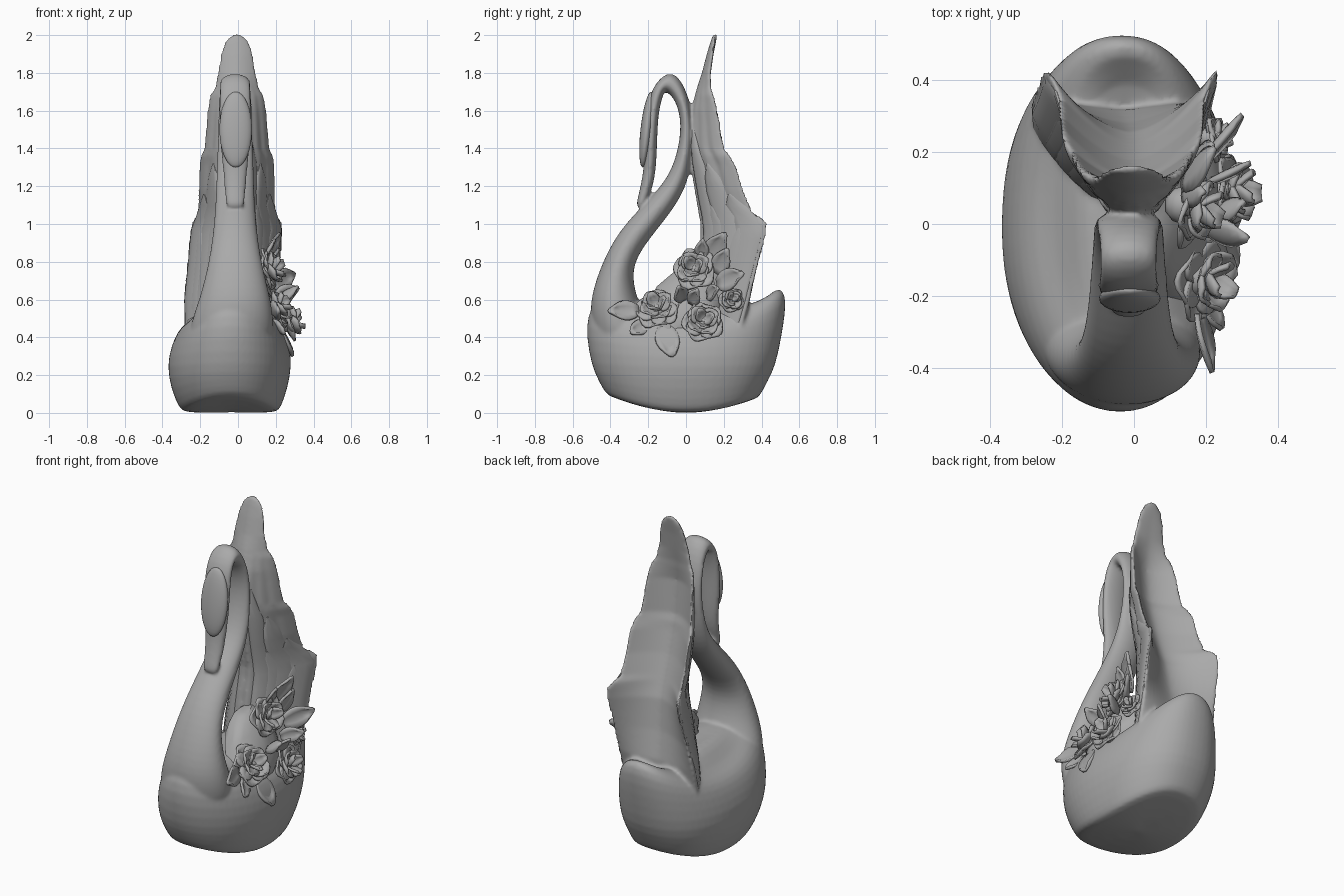
import bpy, bmesh, math, random
from mathutils import Vector

random.seed(4)
if "Cube" in bpy.data.objects:
    bpy.data.objects.remove(bpy.data.objects["Cube"])

stone = bpy.data.materials.new("grey stone")
stone.use_nodes = True
stone.diffuse_color = (0.4, 0.4, 0.4, 1)
stone.node_tree.nodes["Principled BSDF"].inputs["Base Color"].default_value = (0.4, 0.4, 0.4, 1)


def finish(name, bm, subdiv=0, angle=50):
    bmesh.ops.recalc_face_normals(bm, faces=bm.faces)
    mesh = bpy.data.meshes.new(name)
    bm.to_mesh(mesh)
    bm.free()
    mesh.materials.append(stone)
    ob = bpy.data.objects.new(name, mesh)
    bpy.context.collection.objects.link(ob)
    bpy.ops.object.select_all(action='DESELECT')
    ob.select_set(True)
    bpy.context.view_layer.objects.active = ob
    if subdiv:
        ob.modifiers.new("subdivision", 'SUBSURF').levels = subdiv
        bpy.ops.object.modifier_apply(modifier="subdivision")
    bpy.ops.object.shade_smooth_by_angle(angle=math.radians(angle))
    return ob


def loft(name, rings, subdiv=0, angle=50):
    bm = bmesh.new()
    rows = [[bm.verts.new(p) for p in ring] for ring in rings]
    n = len(rows[0])
    for a, b in zip(rows, rows[1:]):
        for i in range(n):
            j = (i + 1) % n
            bm.faces.new((a[i], a[j], b[j], b[i]))
    bm.faces.new(rows[0])
    bm.faces.new(rows[-1])
    return finish(name, bm, subdiv, angle)


def interp(table, z):
    # linear lookup in rows that start with a rising height
    for a, b in zip(table, table[1:]):
        if z <= b[0]:
            t = max(0, (z - a[0]) / (b[0] - a[0]))
            return [p + (q - p) * t for p, q in zip(a[1:], b[1:])]
    return table[-1][1:]


def power(value, exponent):
    return math.copysign(abs(value) ** exponent, value)


# Body: stacked ovals, bowed underside, low flanks, raised tail with a hollow before it
body_rows = [  # z, front, back, low x, high x, flank drop, tail lift
    (0.0, -.10, .10, -.1, .03, 0, 0), (0.0, -.395, .37, -.285, .205, 0, 0),
    (.02, -.43, .395, -.31, .225, 0, 0), (.12, -.468, .435, -.355, .262, 0, 0),
    (.25, -.502, .477, -.378, .287, 0, 0), (.4, -.53, .507, -.355, .275, .05, 0),
    (.52, -.525, .53, -.322, .25, .09, .02), (.6, -.48, .53, -.28, .215, .13, .05),
    (.62, -.42, .475, -.22, .17, .12, .05), (.59, -.34, .4, -.16, .12, .02, -.02),
    (.6, -.24, .28, -.1, .06, 0, -.06)]
rings = []
for z, y0, y1, x0, x1, drop, lift in body_rows:
    ring = []
    for i in range(32):
        a = math.tau * i / 32
        square = .94 if a > math.pi else .87
        c, s = power(math.cos(a), square), power(math.sin(a), square)
        x = (x0 + x1) / 2 + (x1 - x0) / 2 * c
        y = (y0 + y1) / 2 + (y1 - y0) / 2 * s
        bow = .08 * (y / .4) ** 2 * max(0, 1 - z / .25)
        ring.append((x, y, z + bow - drop * c * c + lift * max(0, s) ** 2))
    rings.append(ring)
body = loft("swan_body", rings, 1, 60)

# Neck, arch, head and beak: one oval section swept along a hooked path
path = [  # y, z, half thickness, half width
    (-.27, .2, .08, .13), (-.33, .38, .15, .23), (-.365, .5, .146, .22), (-.385, .61, .126, .19),
    (-.367, .78, .08, .146), (-.287, .93, .078, .121), (-.15, 1.08, .069, .108), (-.05, 1.21, .058, .102),
    (-.005, 1.36, .042, .098), (.008, 1.53, .03, .094), (-.017, 1.67, .038, .088), (-.09, 1.774, .07, .078),
    (-.152, 1.71, .038, .084), (-.175, 1.6, .029, .089), (-.185, 1.45, .033, .085), (-.19, 1.3, .033, .067),
    (-.207, 1.2, .033, .058), (-.235, 1.12, .025, .053), (-.25, 1.085, .015, .044)]
rings = []
for k, (y, z, t, w) in enumerate(path):
    a, b = path[max(k - 1, 0)], path[min(k + 1, len(path) - 1)]
    d = Vector((0, b[0] - a[0], b[1] - a[1])).normalized()
    side = Vector((0, d.z, -d.y))
    centre = Vector((-.015 - .12 * max(0, .6 - z), y, z))
    rings.append([centre + side * t * math.sin(s) + Vector((w * math.cos(s), 0, 0))
                  for s in [math.tau * i / 16 for i in range(16)]])
neck = loft("neck_and_beak", rings, 2, 60)

# Wings: a curved shell, open to the back, with stepped feather tips at the rim
wing_rows = [  # z, half width, centre y, rim y, centre thickness
    (.32, .24, .06, .24, .24), (.45, .25, .06, .29, .24), (.6, .255, .065, .335, .23), (.76, .25, .07, .375, .19),
    (.94, .248, .085, .425, .15), (1.0, .243, .085, .432, .13), (1.03, .228, .08, .41, .125),
    (1.06, .207, .075, .355, .12), (1.18, .205, .055, .3, .1), (1.31, .2, .035, .26, .085),
    (1.36, .194, .03, .228, .08), (1.4, .174, .025, .195, .07), (1.6, .157, .03, .16, .05),
    (1.68, .144, .05, .14, .045), (1.72, .118, .06, .125, .04), (1.8, .102, .085, .12, .032),
    (1.9, .087, .11, .135, .026), (1.96, .067, .128, .145, .022), (1.99, .042, .138, .15, .018),
    (2.004, .018, .146, .152, .014)]


def wing_point(u, z, off=0.0):
    w, front, rim, thick = interp(wing_rows, z)
    y = front + (rim - front) * abs(u) ** 1.8
    return Vector((w * u - .006 - .03 * min(1, max(0, 1 - z) * 2.5), y - off, z))


us = [i / 16 - 1 for i in range(33)]
rings = []
for z, w, front_y, rim_y, thick in wing_rows:
    ridge = .016 * min(1, max(0, 1.85 - z) / .5)
    taper = .008 + .02 * min(1, (2.004 - z) * 2)
    front = [wing_point(u, z, ridge * abs(math.sin(u * math.pi * 4))) for u in us]
    back = [wing_point(u * .96, z, -taper * .8 - thick * (1 - u * u)) for u in reversed(us)]
    rings.append(front + back)
wings = loft("wings", rings, 0, 40)

# Fuse body, neck and wings into one carved surface with soft joints
bpy.ops.object.select_all(action='DESELECT')
for ob in (wings, neck, body):
    ob.select_set(True)
bpy.context.view_layer.objects.active = body
bpy.ops.object.join()
remesh = body.modifiers.new("fuse", 'REMESH')
remesh.mode = 'VOXEL'
remesh.voxel_size = .01
bpy.ops.object.modifier_apply(modifier="fuse")
soft = body.modifiers.new("soften", 'SMOOTH')
soft.factor = .5
soft.iterations = 6
bpy.ops.object.modifier_apply(modifier="soften")
bpy.ops.object.shade_smooth_by_angle(angle=math.radians(60))

# Forehead knob
bm = bmesh.new()
bmesh.ops.create_uvsphere(bm, u_segments=24, v_segments=16, radius=1)
for v in bm.verts:
    x, y, z = v.co
    v.co = Vector((x * .086 - .012, y * .034 - .207 + z * .022, z * .2 + 1.5))
finish("forehead_knob", bm)

# Overlapping feathers on the front and sides of the wings
feathers = [(.36, .17, 1.5), (.62, .17, 1.32), (.84, .15, 1.16), (.5, .15, 1.1), (.76, .14, .98)]
for sign, label in ((1, "left"), (-1, "right")):
    for n, (u0, du, top) in enumerate(feathers):
        rings = []
        for k in range(13):
            t = k / 12
            width = du * math.sqrt(max(.01, 1 - max(0, t - .8) ** 2 / .04))
            ring = []
            for i in range(10):
                a = math.tau * i / 10
                p = wing_point(sign * min(.97, u0 + width * math.cos(a)), .42 + (top - .42) * t,
                               .006 + .014 * math.sin(a))
                p.x += sign * .005 * math.sin(a)
                ring.append(p)
            rings.append(ring)
        loft(f"{label}_feather_{n + 1}", rings, 0, 50)


# Flowers: cupped petals in whorls, with leaves around them
def petal(bm, origin, out, side, up, length, width, cup):
    grid = []
    for i in range(6):
        t = i / 5
        w = width * math.sin(math.pi * (.12 + .76 * t)) ** .7
        grid.append([bm.verts.new(origin + out * length * t * (1 - .2 * s * s) + side * w * s
                                  + up * (cup * t * t * length + .25 * w * s * s)) for s in (-1, -.5, 0, .5, 1)])
    for a, b in zip(grid, grid[1:]):
        for i in range(4):
            bm.faces.new((a[i], a[i + 1], b[i + 1], b[i]))


def rose(name, centre, normal, size):
    n = Vector(normal).normalized()
    a = n.cross(Vector((0, 0, 1))).normalized()
    b = n.cross(a)
    c = Vector(centre)
    bm = bmesh.new()
    for whorl, (count, length, cup) in enumerate(((5, 1, .1), (4, .75, .5), (3, .5, 1.1))):
        for i in range(count):
            ang = math.tau * i / count + whorl * .6 + random.uniform(-.15, .15)
            out = a * math.cos(ang) + b * math.sin(ang)
            petal(bm, c + n * size * .1 * whorl, out, n.cross(out), n, size * length, size * length * .62, cup)
    finish(name, bm).modifiers.new("thickness", 'SOLIDIFY').thickness = .012
    # filled heart behind the petals
    bm = bmesh.new()
    bmesh.ops.create_icosphere(bm, subdivisions=2, radius=size * .45)
    bmesh.ops.translate(bm, verts=bm.verts, vec=c - n * size * .1)
    finish(name + "_heart", bm)


rose("lower_front_rose", (.185, -.15, .545), (1, -.2, .7), .125)
rose("upper_rose", (.15, .05, .76), (1, -.2, .3), .12)
rose("lower_back_rose", (.255, .09, .48), (1, .1, .35), .115)
rose("small_rose", (.215, .24, .6), (1, .2, .2), .07)

leaves = [  # base, direction, length
    ((.17, -.25, .54), (.1, -1, -.05), .17), ((.22, -.12, .46), (.3, .3, -1), .18),
    ((.19, -.2, .48), (.3, -.6, -.4), .12), ((.13, .12, .8), (.3, .5, .8), .2),
    ((.13, .08, .82), (.4, .1, 1), .12), ((.18, .17, .68), (.6, 1, .35), .19),
    ((.2, -.02, .6), (.6, -.2, .5), .14), ((.15, .16, .74), (.3, .5, 1), .16),
    ((.22, .03, .58), (.5, .3, .6), .12), ((.2, .12, .62), (.6, .4, .2), .14)]
bm = bmesh.new()
for base, direction, length in leaves:
    out = Vector(direction).normalized()
    side = out.cross(Vector((1, 0, .3))).normalized()
    petal(bm, Vector(base), out, side, side.cross(out), length, length * .33, .15)
finish("leaves", bm).modifiers.new("thickness", 'SOLIDIFY').thickness = .014

# Leafy mound that carries the flowers
bm = bmesh.new()
bmesh.ops.create_icosphere(bm, subdivisions=3, radius=1)
for v in bm.verts:
    x, y, z = v.co * (1 + random.uniform(-.05, .05))
    v.co = Vector((x * .11 + .1 - .08 * z, y * .2 - .01 + .07 * z, z * .21 + .57))
finish("flower_mound", bm)
